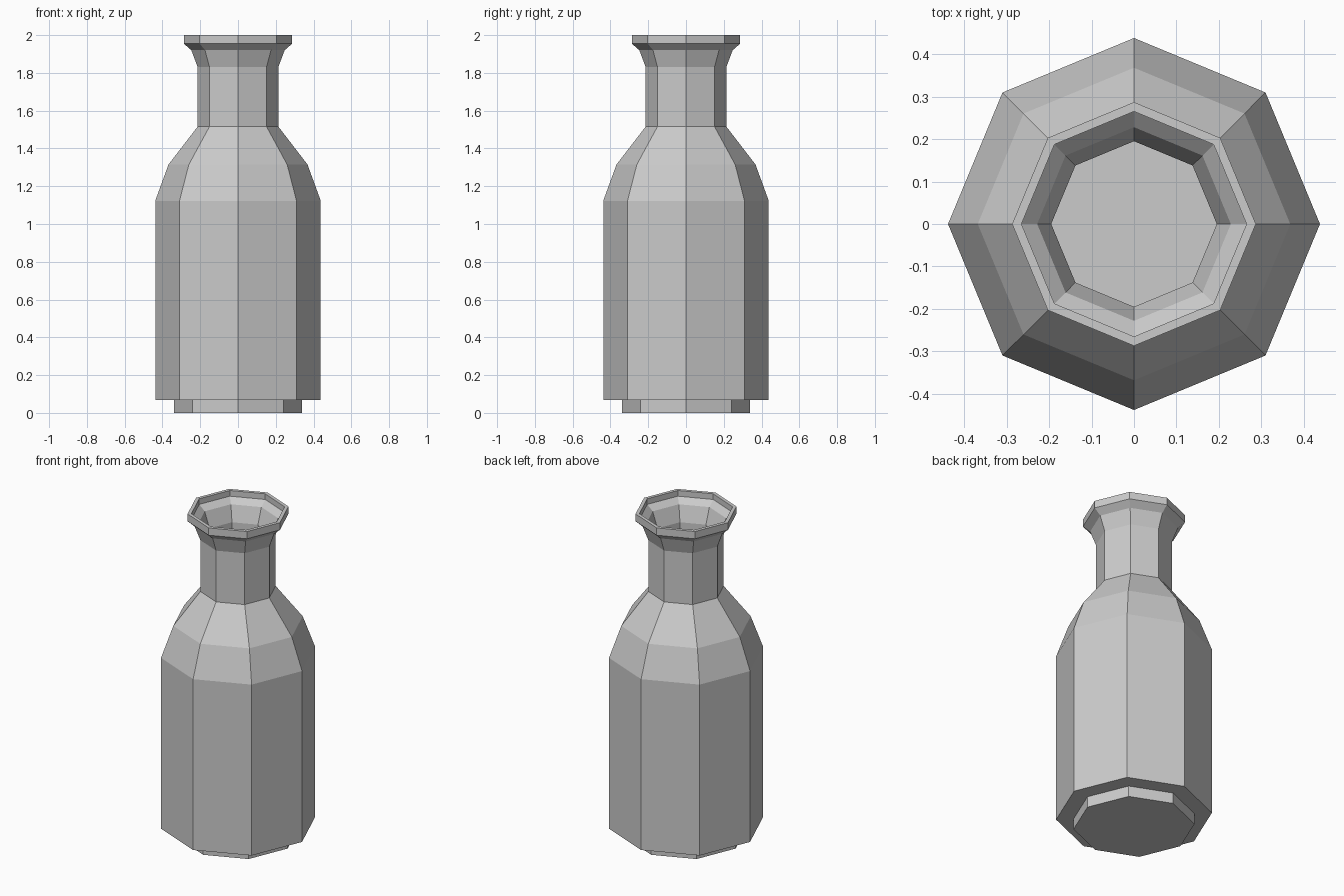
import bpy, bmesh, math

if "Cube" in bpy.data.objects:
    bpy.data.objects.remove(bpy.data.objects["Cube"])

SIDES = 8


def lathe(name, profile):
    """Revolve (radius, z) points into a flat-sided solid, capped at both ends."""
    bm = bmesh.new()
    rings = []
    for r, z in profile:
        angles = [2 * math.pi * i / SIDES for i in range(SIDES)]
        rings.append([bm.verts.new((r * math.cos(a), r * math.sin(a), z)) for a in angles])
    for low, high in zip(rings, rings[1:]):
        for i in range(SIDES):
            j = (i + 1) % SIDES
            bm.faces.new((low[i], low[j], high[j], high[i]))
    bm.faces.new(rings[0][::-1])
    bm.faces.new(rings[-1])
    bmesh.ops.recalc_face_normals(bm, faces=bm.faces)
    mesh = bpy.data.meshes.new(name)
    bm.to_mesh(mesh)
    bm.free()
    obj = bpy.data.objects.new(name, mesh)
    bpy.context.collection.objects.link(obj)
    return obj


# Outer wall: foot, body, shoulder, neck, flare, lip
outer = [(0.34, 0), (0.34, 0.067), (0.438, 0.067), (0.438, 1.123),
         (0.368, 1.315), (0.214, 1.515), (0.214, 1.832),
         (0.247, 1.92), (0.287, 1.955), (0.287, 2.0)]

# Inner wall: from the lip back down to the inside floor
inner = [(0.265, 2.0), (0.265, 1.965), (0.228, 1.932), (0.195, 1.836),
         (0.195, 1.509), (0.352, 1.304), (0.417, 1.119),
         (0.417, 0.087), (0.319, 0.087), (0.319, 0.02)]

lathe("bottle", outer + inner)
